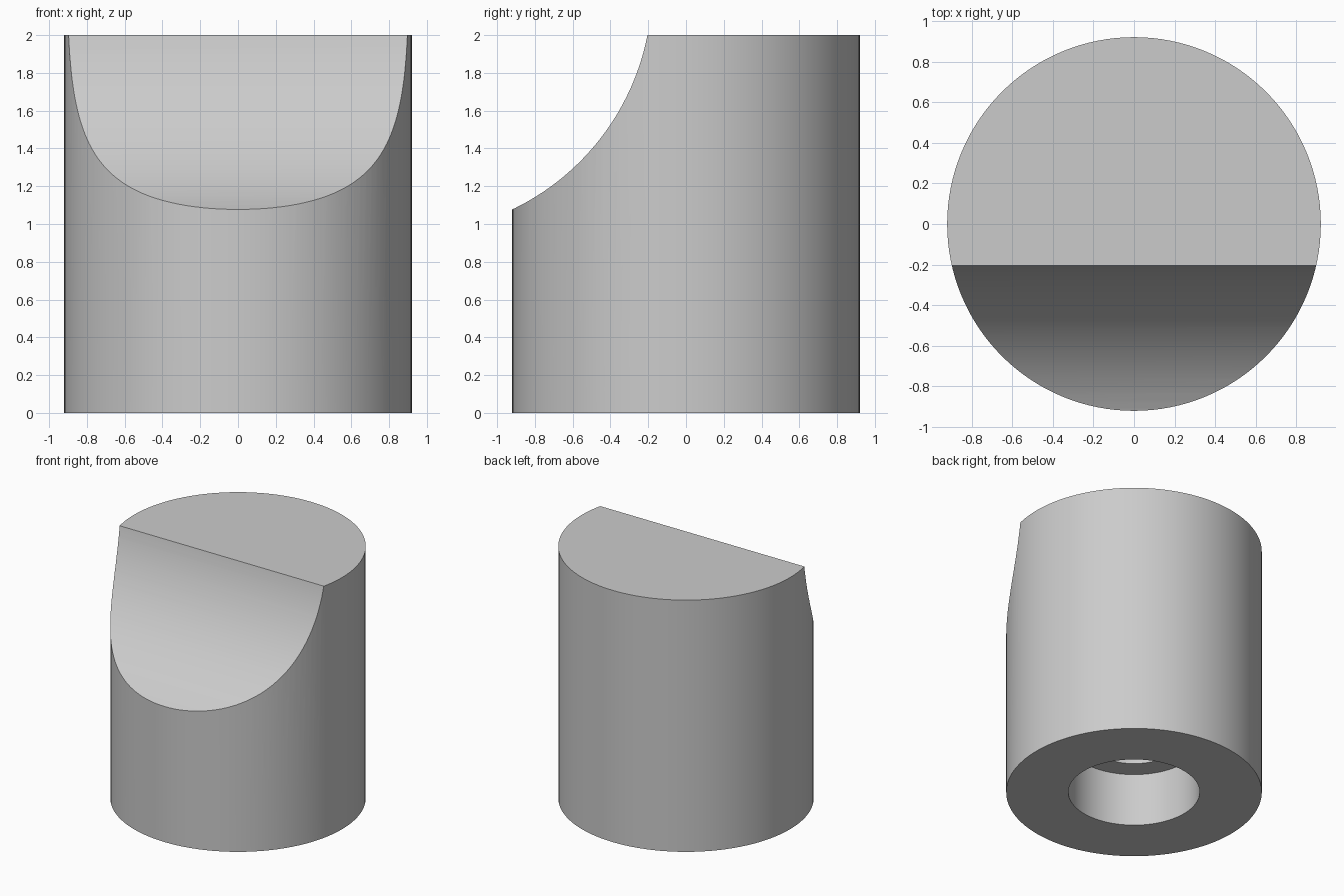
import bpy
import math

cube = bpy.data.objects.get("Cube")
if cube:
    bpy.data.objects.remove(cube, do_unlink=True)

RADIUS = 0.92
HEIGHT = 2.0


def cylinder(name, radius, bottom, top, sides=128):
    """Upright cylinder between two heights."""
    bpy.ops.mesh.primitive_cylinder_add(
        vertices=sides, radius=radius, depth=top - bottom,
        location=(0, 0, (bottom + top) / 2))
    obj = bpy.context.object
    obj.name = name
    return obj


def cut(target, cutter):
    """Subtract the cutter from the target, then discard it."""
    cutter.hide_render = True
    mod = target.modifiers.new("cut", "BOOLEAN")
    mod.operation = "DIFFERENCE"
    mod.solver = "EXACT"
    mod.object = cutter
    bpy.ops.object.select_all(action="DESELECT")
    target.select_set(True)
    bpy.context.view_layer.objects.active = target
    bpy.ops.object.modifier_apply(modifier=mod.name)
    bpy.data.objects.remove(cutter, do_unlink=True)


# Solid round body
body = cylinder("saddle_post", RADIUS, 0, HEIGHT)

# Concave saddle across the upper front
scoop = cylinder("scoop_cutter", 1.3, -1.5, 1.5, sides=192)
scoop.rotation_euler = (0, math.pi / 2, 0)
scoop.location = (0, -1.48, 2.25)
cut(body, scoop)

# Stepped blind bore from below
cut(body, cylinder("wide_bore_cutter", 0.473, -0.2, 0.42, sides=96))
cut(body, cylinder("narrow_bore_cutter", 0.315, 0.3, 1.2, sides=96))

# Plain grey finish
grey = bpy.data.materials.new("light grey")
grey.use_nodes = True
colour = (0.6, 0.6, 0.6, 1)
grey.diffuse_color = colour
grey.node_tree.nodes["Principled BSDF"].inputs["Base Color"].default_value = colour
body.data.materials.clear()
body.data.materials.append(grey)

# Smooth walls with crisp rims
bpy.ops.object.select_all(action="DESELECT")
body.select_set(True)
bpy.context.view_layer.objects.active = body
bpy.ops.object.shade_smooth_by_angle(angle=math.radians(30))
